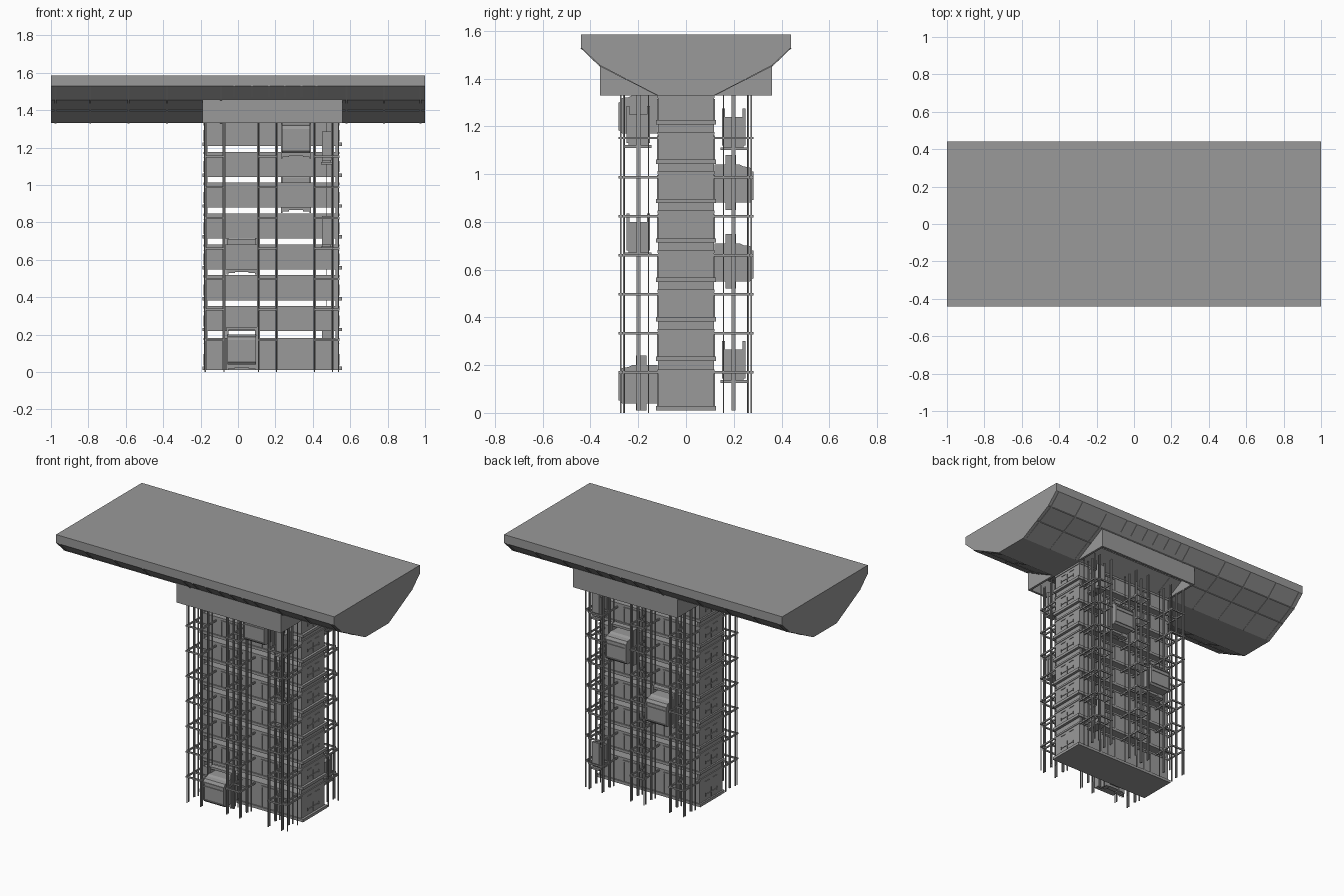
import bpy, bmesh
from mathutils import Vector

if "Cube" in bpy.data.objects:
    bpy.data.objects.remove(bpy.data.objects["Cube"])

GREY = bpy.data.materials.new("dark_grey")
GREY.diffuse_color = (.32, .32, .32, 1)
GREY.use_nodes = True
GREY.node_tree.nodes["Principled BSDF"].inputs["Base Color"].default_value = GREY.diffuse_color


def make(name, bm):
    bmesh.ops.recalc_face_normals(bm, faces=bm.faces)
    me = bpy.data.meshes.new(name)
    bm.to_mesh(me)
    bm.free()
    me.materials.append(GREY)
    ob = bpy.data.objects.new(name, me)
    bpy.context.collection.objects.link(ob)
    return ob


def box(bm, x0, x1, y0, y1, z0, z1):
    vs = bmesh.ops.create_cube(bm, size=1)['verts']
    for v in vs:
        v.co = Vector((x0 + (v.co.x + .5) * (x1 - x0),
                       y0 + (v.co.y + .5) * (y1 - y0),
                       z0 + (v.co.z + .5) * (z1 - z0)))


def prism(bm, pts, x0, x1):
    # yz outline extruded along x
    a = [bm.verts.new((x0, y, z)) for y, z in pts]
    b = [bm.verts.new((x1, y, z)) for y, z in pts]
    bm.faces.new(a)
    bm.faces.new(b[::-1])
    n = len(pts)
    for i in range(n):
        bm.faces.new((a[i], b[i], b[(i + 1) % n], a[(i + 1) % n]))


def ybox(bm, s, x0, x1, y0, y1, z0, z1):
    box(bm, x0, x1, min(s * y0, s * y1), max(s * y0, s * y1), z0, z1)


X0, X1, TOP = -.18, .54, 1.33
FLOORS = [(.01, .182)] + [(.218 + .165 * k, min(.352 + .165 * k, TOP)) for k in range(7)]
SHAFTS = (.02, .31)
BAYS = ((-.175, -.075), (.11, .205), (.41, .505))

# Roof slab with tapered underside
half = [(.44, 1.585), (.44, 1.53), (.36, 1.455), (.12, 1.33)]
bm = bmesh.new()
prism(bm, half + [(-y, z) for y, z in half[::-1]], -1, 1)
make("roof_slab", bm)

# Ribs under the sloping faces
bm = bmesh.new()
t = .003
for s in (-1, 1):
    for x in (-.975, -.79, -.585, -.38, -.09, .58, .78, .975):
        prism(bm, [(s * .44, 1.53), (s * .36, 1.455), (s * .12, 1.33),
                   (s * .122, 1.33 - t * .2), (s * (.36 + t), 1.455 - t), (s * .441, 1.528)],
              x - .005, x + .005)
    for x in (-.02, .075, .165, .25, .34, .42):
        prism(bm, [(s * .44, 1.53), (s * .38, 1.474), (s * .383, 1.471), (s * .441, 1.527)],
              x - .005, x + .005)
    for y, z in ((.36, 1.456), (.25, 1.398)):
        ybox(bm, s, -1, 1, y - .003, y + .003, z - .003, z + .003)
make("roof_ribs", bm)

# Hollow skirt where the tower meets the roof
bm = bmesh.new()
for s in (-1, 1):
    ybox(bm, s, -.19, .56, .345, .36, TOP, 1.455)
for x in (-.19, .545):
    box(bm, x, x + .015, -.345, .345, TOP, 1.455)
make("roof_skirt", bm)

# Stacked tower floors with bottom ledges
bm = bmesh.new()
for i, (z0, z1) in enumerate(FLOORS):
    box(bm, X0, X1, -.117, .117, z0, z1)
    box(bm, X0 - .01, X1 + .015, -.125, .125, z0, z0 + .018)
    box(bm, X0 - .004, X1 + .004, -.12, .12, z1 - .012, z1)
make("tower_floors", bm)

# End walls joining the floors
bm = bmesh.new()
for x in (X0 + .003, X1 - .018):
    box(bm, x, x + .015, -.117, .117, .01, TOP)
make("end_walls", bm)

# Thin handles and rails on the end faces
bm = bmesh.new()
for z0, z1 in FLOORS:
    z = z0 + .055
    for xa, xb in ((X1, X1 + .004), (X0 - .004, X0)):
        box(bm, xa, xb, -.058, .058, z - .001, z + .001)
        box(bm, xa, xb, -.005, .005, z - .005, z + .005)
        for y, h in ((-.058, .01), (0, .03), (.058, .01)):
            box(bm, xa, xb, y - .001, y + .001, z - h, z + h)
        for y in (-.06, .02):
            box(bm, xa, xb, y, y + .04, z1 - .032, z1 - .03)
make("end_handles", bm)

# Landing doors at every shaft
bm = bmesh.new()
for z0, z1 in FLOORS:
    for s in (-1, 1):
        for c in SHAFTS:
            for xa, xb in ((c - .06, c - .052), (c - .002, c + .002), (c + .052, c + .06)):
                ybox(bm, s, xa, xb, .115, .122, z0 + .018, z1 - .018)
            ybox(bm, s, c - .06, c + .06, .115, .122, z1 - .024, z1 - .016)
make("landing_doors", bm)

# Vertical posts and guide rails of the lift frame
bm = bmesh.new()
for s in (-1, 1):
    for a, b in BAYS:
        for x in (a, b):
            for y, r in ((.157, .003), (.258, .003), (.274, .003)):
                ybox(bm, s, x - r, x + r, y - r, y + r, 0, TOP)
            ybox(bm, s, x - .003, x + .003, .19, .208, .01, TOP)
            ybox(bm, s, x - .008, x + .008, .197, .202, .01, TOP)
    for y in (.157, .26):
        ybox(bm, s, .535, .541, y - .003, y + .003, 0, TOP)
make("lift_posts", bm)

# Horizontal brackets around the posts
bm = bmesh.new()
for s in (-1, 1):
    for k in range(7):
        z = .17 + .1635 * k
        for a, b in BAYS:
            for x in (a, b):
                ybox(bm, s, x - .004, x + .004, .115, .282, z - .005, z + .005)
            for y in (.2, .276):
                ybox(bm, s, a, b, y - .004, y + .004, z - .005, z + .005)
        ybox(bm, s, .534, .542, .115, .265, z - .005, z + .005)
        ybox(bm, s, .505, .542, .256, .264, z - .005, z + .005)
make("lift_brackets", bm)


# Lift cars: cabin, sling, window frame and feet
def car(name, c, s, z):
    bm = bmesh.new()
    w = .075
    prism(bm, [(s * y, z + h) for y, h in ((.12, 0), (.268, 0), (.278, .012), (.278, .13),
               (.268, .148), (.24, .152), (.225, .16), (.12, .16))], c - w, c + w)
    for x in (c - w - .006, c + w - .004):
        ybox(bm, s, x, x + .01, .165, .21, z - .03, z + .2)
    ybox(bm, s, c - w, c + w, .17, .205, z + .185, z + .2)
    ybox(bm, s, c - w, c + w, .17, .205, z - .015, z)
    for xa, xb in ((c - w, c - w + .008), (c + w - .008, c + w)):
        ybox(bm, s, xa, xb, .275, .283, z + .012, z + .13)
    for za in (.012, .1, .124):
        ybox(bm, s, c - w, c + w, .275, .283, z + za, z + za + .006)
    for x in (c - .055, c + .055):
        ybox(bm, s, x - .018, x + .018, .165, .21, z - .022, z)
    make(name, bm)


car("lift_car_front_low", SHAFTS[0], -1, .04)
car("lift_car_front_high", SHAFTS[1], -1, 1.17)
car("lift_car_back_low", SHAFTS[0], 1, .55)
car("lift_car_back_high", SHAFTS[1], 1, .88)

# Counterweights in the end bay
for n, (s, z) in enumerate(((-1, .66), (-1, 1.11), (1, .125), (1, 1.1))):
    bm = bmesh.new()
    c = .475
    ybox(bm, s, c - .022, c + .022, .158, .24, z, z + .14)
    for y in (.15, .236):
        ybox(bm, s, c - .026, c + .026, y, y + .014, z + .02, z + .175)
    ybox(bm, s, c - .03, c + .03, .145, .255, z, z + .012)
    ybox(bm, s, c - .002, c + .002, .198, .202, z + .14, TOP)
    make("counterweight_%d" % (n + 1), bm)
